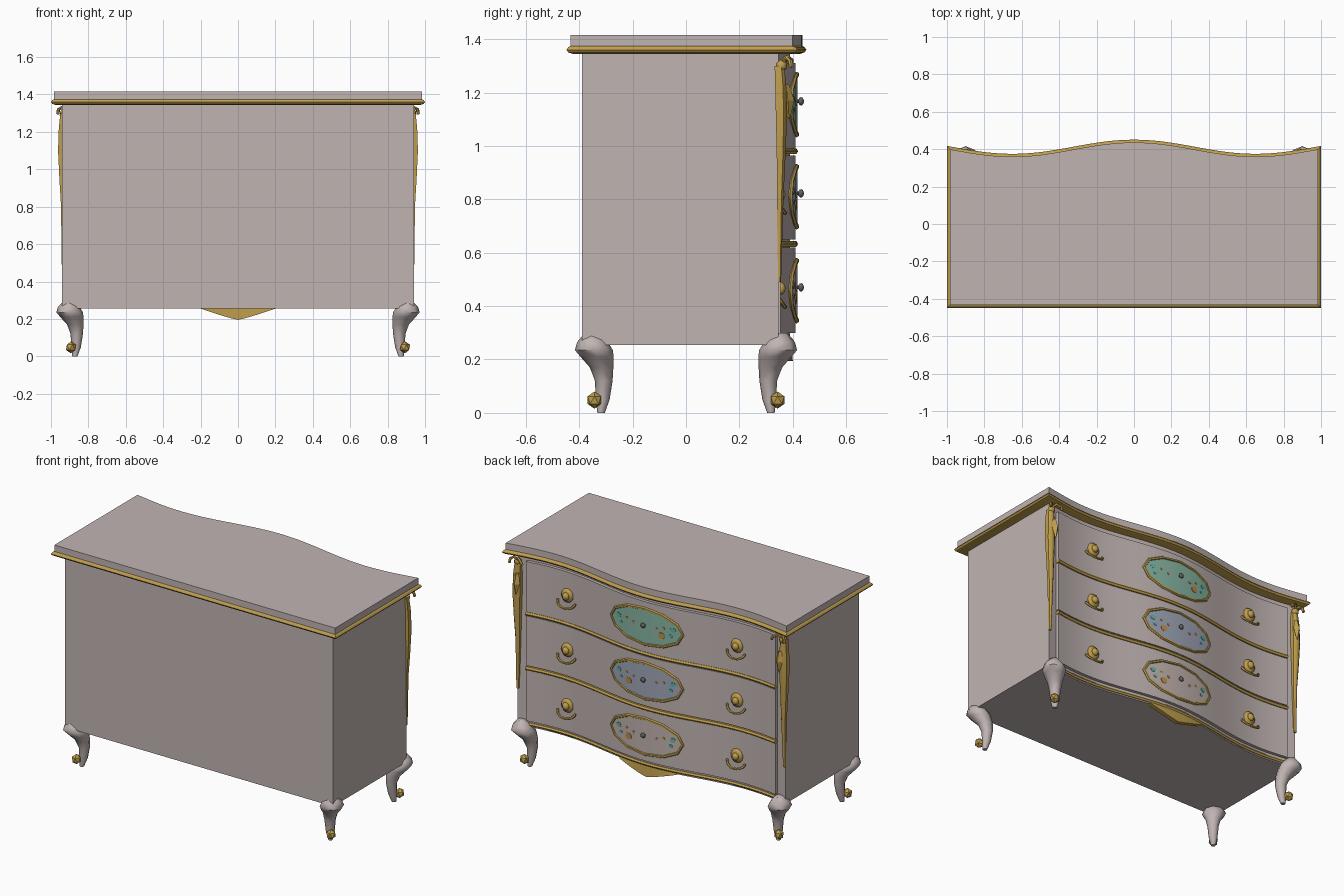
import bpy, bmesh, math
from mathutils import Vector

if "Cube" in bpy.data.objects:
    bpy.data.objects.remove(bpy.data.objects["Cube"])


def material(name, rgb):
    m = bpy.data.materials.new(name)
    m.diffuse_color = (*rgb, 1)
    m.use_nodes = True
    m.node_tree.nodes["Principled BSDF"].inputs["Base Color"].default_value = m.diffuse_color
    return m


PAINT = material("warm grey paint", (0.53, 0.46, 0.45))
GOLD = material("gold", (0.52, 0.34, 0.075))
DARK = material("dark metal", (0.12, 0.115, 0.12))
GREEN = material("sage green", (0.25, 0.47, 0.37))
BLUE = material("pale blue", (0.35, 0.39, 0.49))
BLUSH = material("blush", (0.54, 0.46, 0.43))
ORANGE = material("orange", (0.55, 0.27, 0.06))
TEAL = material("teal", (0.12, 0.45, 0.38))
ROSE = material("rose", (0.60, 0.25, 0.22))


def wave(x):
    return 0.038 * math.cos(math.pi * x / 0.65)


def finish(name, bm, mat, angle=35):
    bmesh.ops.recalc_face_normals(bm, faces=bm.faces[:])
    me = bpy.data.meshes.new(name)
    for f in bm.faces:
        f.smooth = angle > 0
    bm.to_mesh(me)
    bm.free()
    if angle > 0:
        me.set_sharp_from_angle(angle=math.radians(angle))
    me.materials.append(mat)
    ob = bpy.data.objects.new(name, me)
    bpy.context.collection.objects.link(ob)
    return ob


def loft(name, rings, mat, angle=35, closed=False):
    """Skin a list of equal-length point rings."""
    bm = bmesh.new()
    vs = [[bm.verts.new(p) for p in r] for r in rings]
    n = len(vs[0])
    for i in range(len(vs) if closed else len(vs) - 1):
        a, b = vs[i], vs[(i + 1) % len(vs)]
        for k in range(n):
            bm.faces.new((a[k], a[(k + 1) % n], b[(k + 1) % n], b[k]))
    if not closed:
        bm.faces.new(vs[0])
        bm.faces.new(vs[-1])
    return finish(name, bm, mat, angle)


def wave_bar(name, xs, section, mat, angle=35):
    """Sweep a (y, z) section along the serpentine front."""
    return loft(name, [[(x, y + wave(x), z) for y, z in section(x)] for x in xs], mat, angle)


def span(a, b, n):
    return [a + (b - a) * i / n for i in range(n + 1)]


def outline(hw, back, front, z):
    pts = [(x, front + wave(x), z) for x in span(hw, -hw, 40)]
    return pts + [(-hw, back, z), (hw, back, z)]


def tube(name, pts, r, mat, closed=False, sides=6):
    pts = [Vector(p) for p in pts]
    rings, n = [], len(pts)
    for i, p in enumerate(pts):
        a = pts[(i - 1) % n] if closed or i else p
        b = pts[(i + 1) % n] if closed or i < n - 1 else p
        t = (b - a).normalized()
        u = t.cross(Vector((0, 1, 0.01))).normalized()
        v = t.cross(u)
        rings.append([p + r * (u * math.cos(q) + v * math.sin(q))
                      for q in [2 * math.pi * k / sides for k in range(sides)]])
    return loft(name, rings, mat, 50, closed)


def ball(name, loc, scale, mat, sub=2, angle=60):
    bm = bmesh.new()
    bmesh.ops.create_icosphere(bm, subdivisions=sub, radius=1)
    for v in bm.verts:
        v.co = Vector([v.co[i] * scale[i] + loc[i] for i in range(3)])
    return finish(name, bm, mat, angle)


def oval_plate(name, cx, cz, a, b, y0, y1, mat, n=6):
    """Thin oval plate bent along the front."""
    def section(x):
        h = b * math.sqrt(max(0.0003, 1 - ((x - cx) / a) ** 2))
        return [(y0, cz - h), (y1, cz - h), (y1, cz + h), (y0, cz + h)]
    xs = [cx - a * math.cos(math.pi * k / n) for k in range(n + 1)]
    return wave_bar(name, xs, section, mat)


# Carcass, top slab and the gold moulding under it
loft("carcass", [outline(0.94, -0.39, 0.352, z) for z in (0.255, 1.35)], PAINT)
loft("top_slab", [outline(0.985, -0.433, 0.398, z) for z in (1.37, 1.415)], PAINT)
loft("top_moulding", [outline(0.985 + o, -0.433 - o, 0.398 + o, z) for o, z in
                      ((-0.008, 1.345), (0.008, 1.35), (0.015, 1.36), (0.008, 1.37), (-0.004, 1.376))],
     GOLD, 20)

# Drawers, each with an oval painted panel, centre knob and two pulls
W = 0.875
drawers = [(0.30, 0.62, 0.458, BLUSH, 1), (0.65, 0.965, 0.81, BLUE, 0), (0.99, 1.31, 1.155, GREEN, -1)]
for z0, z1, cz, paint, side in drawers:
    wave_bar("drawer_front", span(-W, W, 40),
             lambda x: [(0.33, z0), (0.372, z0), (0.372, z1), (0.33, z1)], PAINT)
    oval_plate("painted_panel", 0, cz, 0.25, 0.115, 0.37, 0.379, paint)
    ring = [(0.25 * math.cos(t), 0.376 + wave(0.25 * math.cos(t)), cz + 0.113 * math.sin(t))
            for t in [math.pi * k / 6 for k in range(12)]]
    tube("oval_frame", ring, 0.010, GOLD, True)
    # Painted flowers
    for s in (-1, 1):
        oval_plate("teal_leaf", s * 0.19, cz + 0.02, 0.018, 0.014, 0.378, 0.381, TEAL)
        oval_plate("teal_sprig", s * 0.175, cz - 0.02, 0.012, 0.010, 0.378, 0.381, TEAL)
        oval_plate("rose_bud", s * 0.08, cz + 0.005, 0.010, 0.010, 0.378, 0.381, ROSE)
        oval_plate("orange_bud", s * 0.13, cz + 0.02, 0.009, 0.008, 0.378, 0.381, ORANGE)
    oval_plate("orange_flower", (side or 1) * 0.115, cz - 0.03, 0.022, 0.020, 0.378, 0.381, ORANGE)
    # Centre knob
    ball("centre_knob", (0, 0.431, cz + 0.012), (0.016, 0.011, 0.016), DARK)
    ball("centre_knob_stem", (0, 0.42, cz + 0.012), (0.007, 0.012, 0.007), DARK, 1)
    for s in (-1, 1):
        hx, hz = s * 0.595, cz + 0.008
        hy = 0.37 + wave(hx)
        ball("pull_rosette", (hx, hy + 0.006, hz), (0.042, 0.016, 0.045), GOLD)
        ball("pull_boss", (hx, hy + 0.022, hz), (0.022, 0.018, 0.024), GOLD)
        tube("pull_bail", [(hx + 0.062 * math.cos(t), hy + 0.012 + 0.026 * math.sin(t),
                            hz - 0.035 - 0.035 * math.sin(t))
                           for t in span(0, math.pi, 10)], 0.0075, GOLD)

# Gold beads between the drawers and along the bottom rail
for z, y, r in ((0.633, 0.37, 0.011), (0.98, 0.37, 0.011), (0.273, 0.352, 0.010)):
    wave_bar("gold_bead", span(-W, W, 40),
             lambda x: [(y - 0.03, z - r), (y + 0.005, z - r), (y + 0.012, z),
                        (y + 0.005, z + r), (y - 0.03, z + r)], GOLD, 25)


# Apron ornament under the bottom rail
def apron(x):
    t = abs(x) / 0.2
    low = 0.195 + 0.06 * t ** 1.15
    return [(0.335, low), (0.362, low), (0.357, 0.266), (0.335, 0.266)]


wave_bar("apron", span(-0.2, 0.2, 12), apron, GOLD, 20)

# Corner ornaments: (z, outer x, inner x, rear y, front y)
column = [(0.49, 0.943, 0.928, 0.345, 0.356), (0.80, 0.946, 0.918, 0.340, 0.365),
          (0.95, 0.955, 0.915, 0.340, 0.372), (1.10, 0.962, 0.910, 0.337, 0.378),
          (1.22, 0.958, 0.910, 0.334, 0.376), (1.30, 0.950, 0.912, 0.332, 0.368)]
for s in (-1, 1):
    rings = []
    for z, xo, xi, yr, yf in column:
        cx, cy, rx, ry = (xo + xi) / 2, (yr + yf) / 2, (xo - xi) / 2, (yf - yr) / 2
        rings.append([(s * (cx + rx * a), cy + ry * b, z) for a, b in
                      ((1, -1), (1, 0.4), (0.4, 1), (-0.4, 1), (-1, 0.4), (-1, -1))])
    loft("corner_ornament", rings, GOLD, 40)
    ball("corner_cap", (s * 0.93, 0.357, 1.30), (0.026, 0.024, 0.025), GOLD, 1)
    loft("corner_leaf", [[(s * (0.922 + r * a), 0.374 + r * b + o, z) for a, b in
                          ((1, 0), (0, 1), (-1, 0), (0, -1))]
                         for z, r, o in ((1.10, 0.003, 0.012), (1.17, 0.024, 0.008), (1.23, 0.012, 0))], GOLD, 0)
    tube("scroll_outer", [(s * 0.925, 0.36, 1.31), (s * 0.945, 0.375, 1.33), (s * 0.96, 0.39, 1.32),
                          (s * 0.963, 0.395, 1.295)], 0.009, GOLD)
    tube("scroll_inner", [(s * 0.935, 0.36, 1.31), (s * 0.91, 0.382, 1.333), (s * 0.885, 0.395, 1.32),
                          (s * 0.875, 0.392, 1.30)], 0.009, GOLD)

# Cabriole legs: (z, x, y, radius), curving along the diagonal
leg = [(0.0, 0.872, 0.318, 0.014), (0.05, 0.866, 0.312, 0.026), (0.12, 0.862, 0.308, 0.033),
       (0.17, 0.870, 0.316, 0.044), (0.21, 0.888, 0.333, 0.062), (0.235, 0.900, 0.345, 0.071),
       (0.265, 0.905, 0.350, 0.058), (0.30, 0.905, 0.355, 0.024)]
for sx in (-1, 1):
    for sy in (-1, 1):
        rings = [[(sx * (x + r * math.cos(k * math.pi / 4)), sy * (y + r * math.sin(k * math.pi / 4)), z)
                  for k in range(8)] for z, x, y, r in leg]
        loft("cabriole_leg", rings, PAINT, 50)
        ball("foot_ball", (sx * 0.893, sy * 0.343, 0.048), (0.030, 0.030, 0.032), GOLD, 1, 0)
